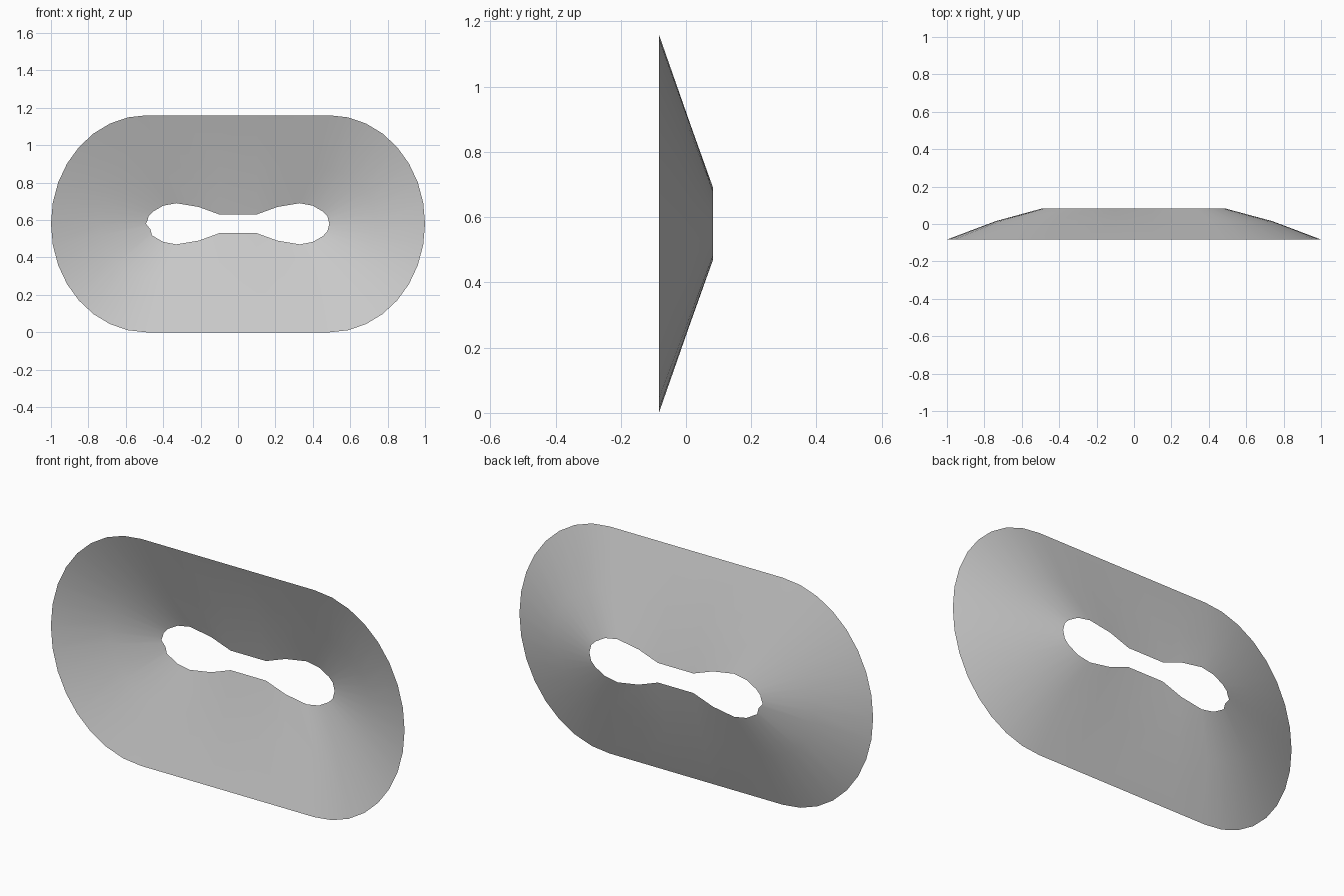
import bpy
import bmesh
import math

cube = bpy.data.objects.get("Cube")
if cube:
    bpy.data.objects.remove(cube, do_unlink=True)

MID_Z = 0.58
DEPTH = 0.083
STEPS = 8  # segments in each quarter of a rounded end

# Quarter outline of the opening: waist first, then the rounded end
waist = [(0.1, 0.05), (0.21, 0.09)]
end = [(0.33, 0.11), (0.40, 0.097), (0.455, 0.065), (0.478, 0.04), (0.488, 0)]
notched_end = end[:2] + [(0.46, 0.062), (0.468, 0.03), (0.492, 0)]


def along(points, t):
    """Point at fraction t of a polyline with evenly weighted segments."""
    s = t * (len(points) - 1)
    i = min(int(s), len(points) - 2)
    f = s - i
    return tuple(a + (b - a) * f for a, b in zip(points[i], points[i + 1]))


def opening_quarter(tip):
    return waist + [along(tip, k / STEPS) for k in range(STEPS + 1)]


def stadium_quarter(flat, half_w, half_h):
    pts = [(0.1, half_h), (flat * 0.6, half_h)]
    for k in range(STEPS + 1):
        a = math.pi / 2 * k / STEPS
        pts.append((flat + (half_w - flat) * math.sin(a), half_h * math.cos(a)))
    return pts


def closed_ring(quarter, lower_left=None):
    """Mirror a quarter into a full ring, clockwise from the top waist."""
    low_left = lower_left or quarter
    ring = list(quarter)
    ring += [(x, -z) for x, z in reversed(quarter[:-1])]
    ring += [(-x, -z) for x, z in low_left]
    ring += [(-x, z) for x, z in reversed(quarter[:-1])]
    return ring


# Rings from the wide front rim to the opening at the back
rings = [
    (-DEPTH, closed_ring(stadium_quarter(0.49, 1.0, 0.58))),
    (0.015, closed_ring(stadium_quarter(0.42, 0.74, 0.30))),
    (DEPTH, closed_ring(opening_quarter(end), opening_quarter(notched_end))),
]

bm = bmesh.new()
loops = [[bm.verts.new((x, y, MID_Z + z)) for x, z in ring] for y, ring in rings]
for outer, inner in zip(loops, loops[1:]):
    n = len(outer)
    for i in range(n):
        j = (i + 1) % n
        bm.faces.new((outer[i], inner[i], inner[j], outer[j]))
bmesh.ops.recalc_face_normals(bm, faces=bm.faces)

mesh = bpy.data.meshes.new("flared_plate")
bm.to_mesh(mesh)
bm.free()
plate = bpy.data.objects.new("flared_plate", mesh)
bpy.context.collection.objects.link(plate)

# Plain grey
grey = bpy.data.materials.new("light_grey")
grey.use_nodes = True
colour = (0.6, 0.6, 0.6, 1)
grey.diffuse_color = colour
grey.node_tree.nodes["Principled BSDF"].inputs["Base Color"].default_value = colour
mesh.materials.append(grey)

# Smooth shading
bpy.context.view_layer.objects.active = plate
plate.select_set(True)
bpy.ops.object.shade_smooth_by_angle(angle=math.radians(40))
